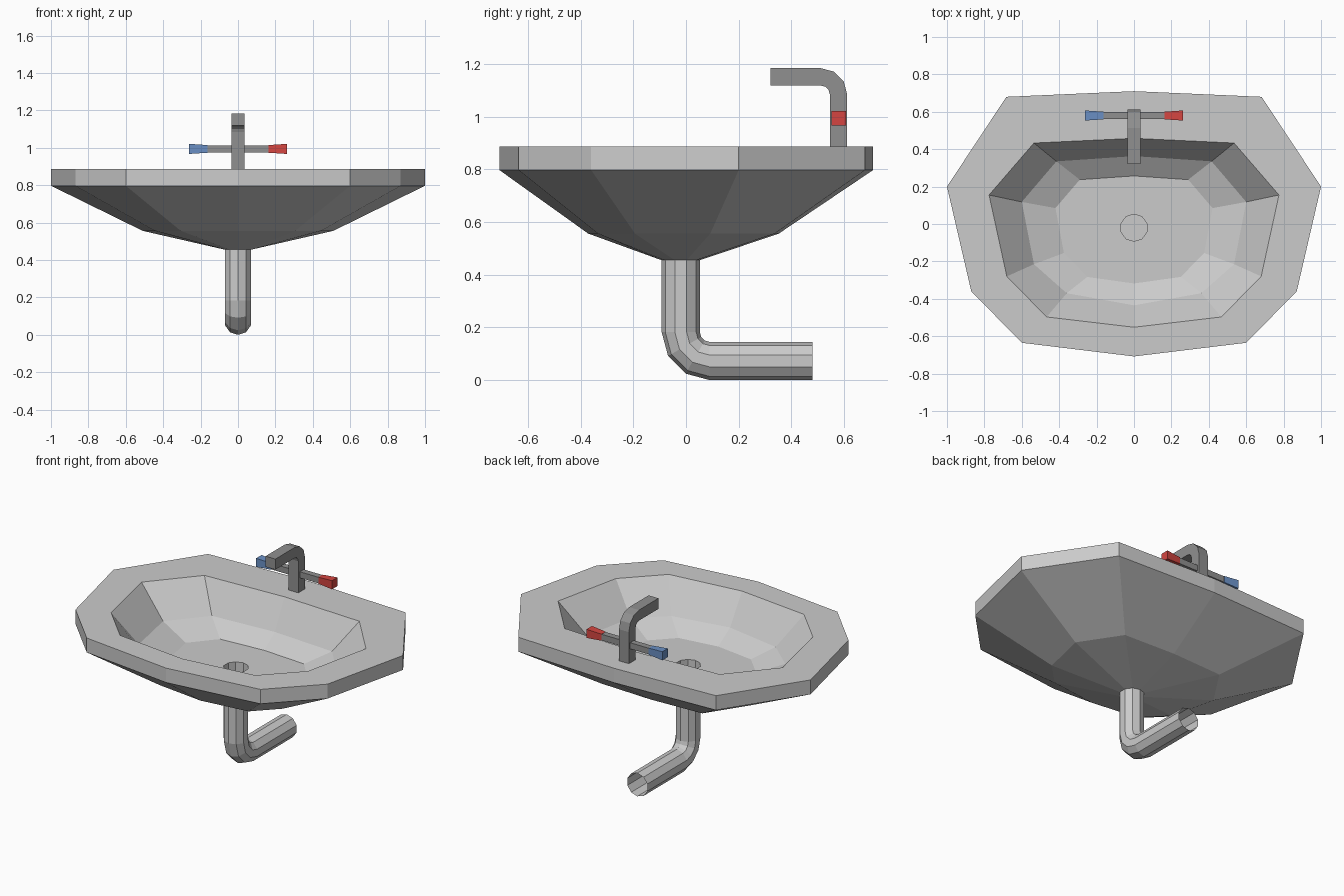
import bpy, bmesh, math

if "Cube" in bpy.data.objects:
    bpy.data.objects.remove(bpy.data.objects["Cube"])


def material(name, rgb):
    m = bpy.data.materials.new(name)
    m.diffuse_color = (*rgb, 1)
    m.use_nodes = True
    m.node_tree.nodes["Principled BSDF"].inputs["Base Color"].default_value = m.diffuse_color
    return m


CERAMIC = material("light_grey", (0.60, 0.60, 0.60))
METAL = material("mid_grey", (0.28, 0.28, 0.28))
RED = material("red", (0.66, 0.06, 0.052))
BLUE = material("blue", (0.145, 0.28, 0.56))


def loft(name, rings, mat, caps=True):
    """Skin a list of equal-length point rings with flat quads."""
    bm = bmesh.new()
    vs = [[bm.verts.new(p) for p in r] for r in rings]
    n = len(vs[0])
    for a, b in zip(vs, vs[1:]):
        for i in range(n):
            j = (i + 1) % n
            bm.faces.new((a[i], a[j], b[j], b[i]))
    if caps:
        bm.faces.new(vs[0])
        bm.faces.new(vs[-1])
    bmesh.ops.recalc_face_normals(bm, faces=bm.faces)
    me = bpy.data.meshes.new(name)
    bm.to_mesh(me)
    bm.free()
    me.materials.append(mat)
    ob = bpy.data.objects.new(name, me)
    bpy.context.collection.objects.link(ob)
    return ob


def outline(half, z):
    """Mirror a half outline (back to front) into a ten-sided ring."""
    left = [(-x, y) for x, y in reversed(half[1:-1])]
    return [(x, y, z) for x, y in half + left]


def sweep(path, section):
    """Rings along a path of (y, z, angle); section points are (x, offset)."""
    return [[(sx, y + o * math.cos(a), z + o * math.sin(a)) for sx, o in section]
            for y, z, a in path]


# basin: half outlines from back to front
outer = [(0, .71), (.682, .68), (1, .2), (.87, -.36), (.6, -.635), (0, -.708)]
opening = [(0, .458), (.535, .433), (.775, .155), (.68, -.28), (.467, -.497), (0, -.552)]
middle = [(0, .363), (.415, .335), (.6, .118), (.535, -.215), (.36, -.37), (0, -.435)]
floor = [(0, .257), (.29, .237), (.42, .085), (.375, -.155), (.25, -.283), (0, -.318)]
lower = [(x * .51, y * .51 - .01) for x, y in outer]

R, PY = .0725, -.02
drain = [(R * math.sin(math.radians(36 * i)), PY + R * math.cos(math.radians(36 * i)))
         for i in range(6)]
# closed shell from the drain recess, over the rim, to the underside
loft("basin", [outline(drain, .50), outline(drain, .63), outline(floor, .63),
               outline(middle, .704), outline(opening, .887), outline(outer, .887),
               outline(outer, .797), outline(lower, .556), outline(drain, .455)], CERAMIC)

# drain pipe: open ten-sided tube with a bend towards the wall
section = [(R * math.sin(math.radians(36 * i)), R * math.cos(math.radians(36 * i)))
           for i in range(10)]
path = [(PY, .455, 0)]
for k in range(4):
    a = math.radians(30 * k)
    path.append((.09 - .11 * math.cos(a), .1825 - .11 * math.sin(a), a))
path.append((.48, R, math.pi / 2))
loft("drain_pipe", sweep(path, section), CERAMIC, caps=False)

# tap spout: square tube bending forward
square = [(-.034, -.033), (.034, -.033), (.034, .033), (-.034, .033)]
path = [(.579, .885, 0)]
for k in range(4):
    a = math.radians(30 * k)
    path.append((.512 + .067 * math.cos(a), 1.084 + .067 * math.sin(a), a))
path.append((.32, 1.151, math.pi / 2))
loft("tap_spout", sweep(path, square), METAL)


# tap handles: crossbar with flared coloured ends
def square_ring(x, s):
    return [(x, .58 + a * s / 2, .994 + b * s / 2)
            for a, b in ((-1, -1), (1, -1), (1, 1), (-1, 1))]


loft("handle_bar", [square_ring(-.165, .038), square_ring(.165, .038)], METAL)
for side, label, mat in ((1, "hot_handle", RED), (-1, "cold_handle", BLUE)):
    loft(label, [square_ring(side * x, s)
                 for x, s in ((.163, .041), (.21, .047), (.262, .054))], mat)
